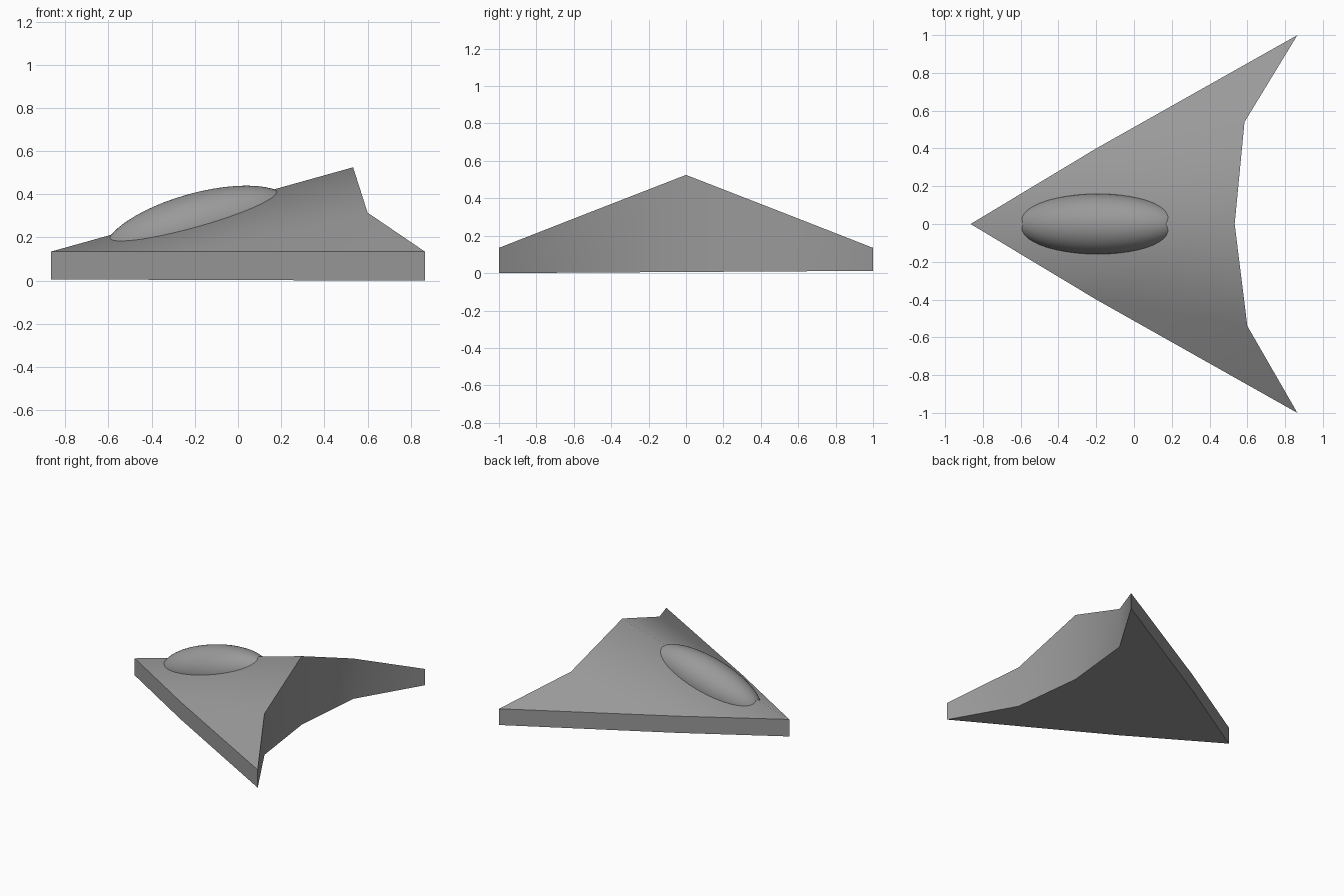
import bpy, bmesh, math

if "Cube" in bpy.data.objects:
    bpy.data.objects.remove(bpy.data.objects["Cube"])

# Dark grey paint
paint = bpy.data.materials.new("dark_grey")
paint.diffuse_color = (0.32, 0.32, 0.32, 1)
paint.use_nodes = True
paint.node_tree.nodes["Principled BSDF"].inputs["Base Color"].default_value = paint.diffuse_color


def finish(obj, angle):
    obj.data.materials.append(paint)
    bpy.ops.object.select_all(action='DESELECT')
    obj.select_set(True)
    bpy.context.view_layer.objects.active = obj
    bpy.ops.object.shade_smooth_by_angle(angle=math.radians(angle))


# Delta hull: swept outline (x, y, top z) with a vertical wall to the base
outline = [
    (-0.865, 0, 0.135),      # nose
    (-0.20, -0.40, 0.135),
    (0.865, -1.0, 0.135),    # wing tip
    (0.60, -0.54, 0.315),
    (0.533, 0, 0.525),       # tail peak
    (0.585, 0.54, 0.315),
    (0.865, 1.0, 0.135),     # wing tip
    (-0.20, 0.40, 0.135),
]
bm = bmesh.new()
top = [bm.verts.new(p) for p in outline]
base = [bm.verts.new((x, y, 0.006 * (1 + y))) for x, y, _ in outline]
n = len(outline)
for i in range(n):
    j = (i + 1) % n
    bm.faces.new((base[i], base[j], top[j], top[i]))

# Sloping deck on each side of the softly shaded central ridge
for tri in ((0, 1, 4), (1, 3, 4), (1, 2, 3), (0, 4, 7), (7, 4, 5), (7, 5, 6)):
    bm.faces.new([top[k] for k in tri])
bm.faces.new(base[::-1])
bmesh.ops.recalc_face_normals(bm, faces=bm.faces)
mesh = bpy.data.meshes.new("hull")
bm.to_mesh(mesh)
bm.free()
hull = bpy.data.objects.new("hull", mesh)
bpy.context.collection.objects.link(hull)
finish(hull, 55)

# Cockpit canopy: long ellipsoid tilted along the ridge and half sunk into it
slope = math.atan2(0.39, 1.395)
bpy.ops.mesh.primitive_uv_sphere_add(segments=48, ring_count=24, radius=1,
                                     location=(-0.19, 0, 0.245),
                                     rotation=(0, -slope, 0))
canopy = bpy.context.object
canopy.name = "canopy"
canopy.scale = (0.445, 0.16, 0.16)
finish(canopy, 30)
